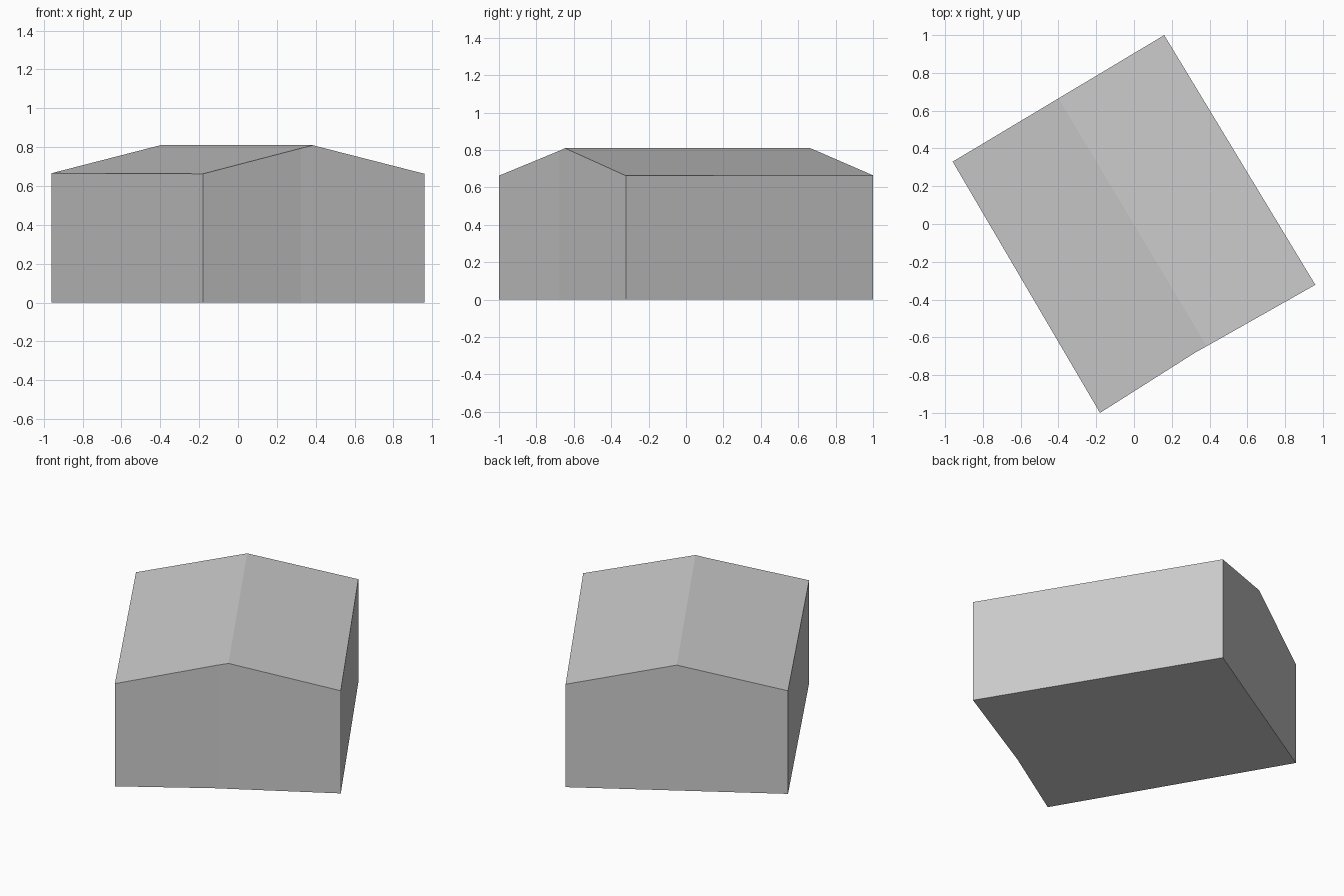
import bpy
import bmesh
from mathutils import Vector

cube = bpy.data.objects.get("Cube")
if cube:
    bpy.data.objects.remove(cube, do_unlink=True)

EAVE, RIDGE = 0.663, 0.81

# Plain grey for the whole building
grey = bpy.data.materials.new("plain_grey")
grey.use_nodes = True
colour = (0.6, 0.6, 0.6, 1)
grey.diffuse_color = colour
grey.node_tree.nodes["Principled BSDF"].inputs["Base Color"].default_value = colour

# Footprint corners, and the two ends of the ridge
left_back, right_back = Vector((0.16, 1.0)), Vector((-0.96, 0.33))
right_front, left_front = Vector((-0.18, -1.0)), Vector((0.96, -0.322))
front_bend = Vector((0.325, -0.68))
ridge_back, ridge_front = Vector((-0.40, 0.665)), Vector((0.385, -0.647))

along = (ridge_front - ridge_back).normalized()
across = Vector((-along.y, along.x))


def roof_height(p):
    """Height of the gable roof above a footprint point."""
    side = (p - ridge_back).dot(across)
    corner = right_front if side * (right_front - ridge_back).dot(across) > 0 else left_front
    reach = abs((corner - ridge_back).dot(across))
    return RIDGE - (RIDGE - EAVE) * min(abs(side) / reach, 1)


# Walls, floor and roof slopes from the footprint
outline = [right_back, right_front, front_bend, ridge_front,
           left_front, left_back, ridge_back]
bm = bmesh.new()
low = [bm.verts.new((p.x, p.y, 0)) for p in outline]
high = [bm.verts.new((p.x, p.y, roof_height(p))) for p in outline]
bm.faces.new(low[::-1])
for i in range(len(outline)):
    j = (i + 1) % len(outline)
    bm.faces.new((low[i], low[j], high[j], high[i]))
bm.faces.new([high[i] for i in (0, 1, 2, 3, 6)])
bm.faces.new([high[i] for i in (3, 4, 5, 6)])
bmesh.ops.recalc_face_normals(bm, faces=bm.faces)

mesh = bpy.data.meshes.new("gabled_building")
bm.to_mesh(mesh)
bm.free()
mesh.materials.append(grey)
building = bpy.data.objects.new("gabled_building", mesh)
bpy.context.collection.objects.link(building)
